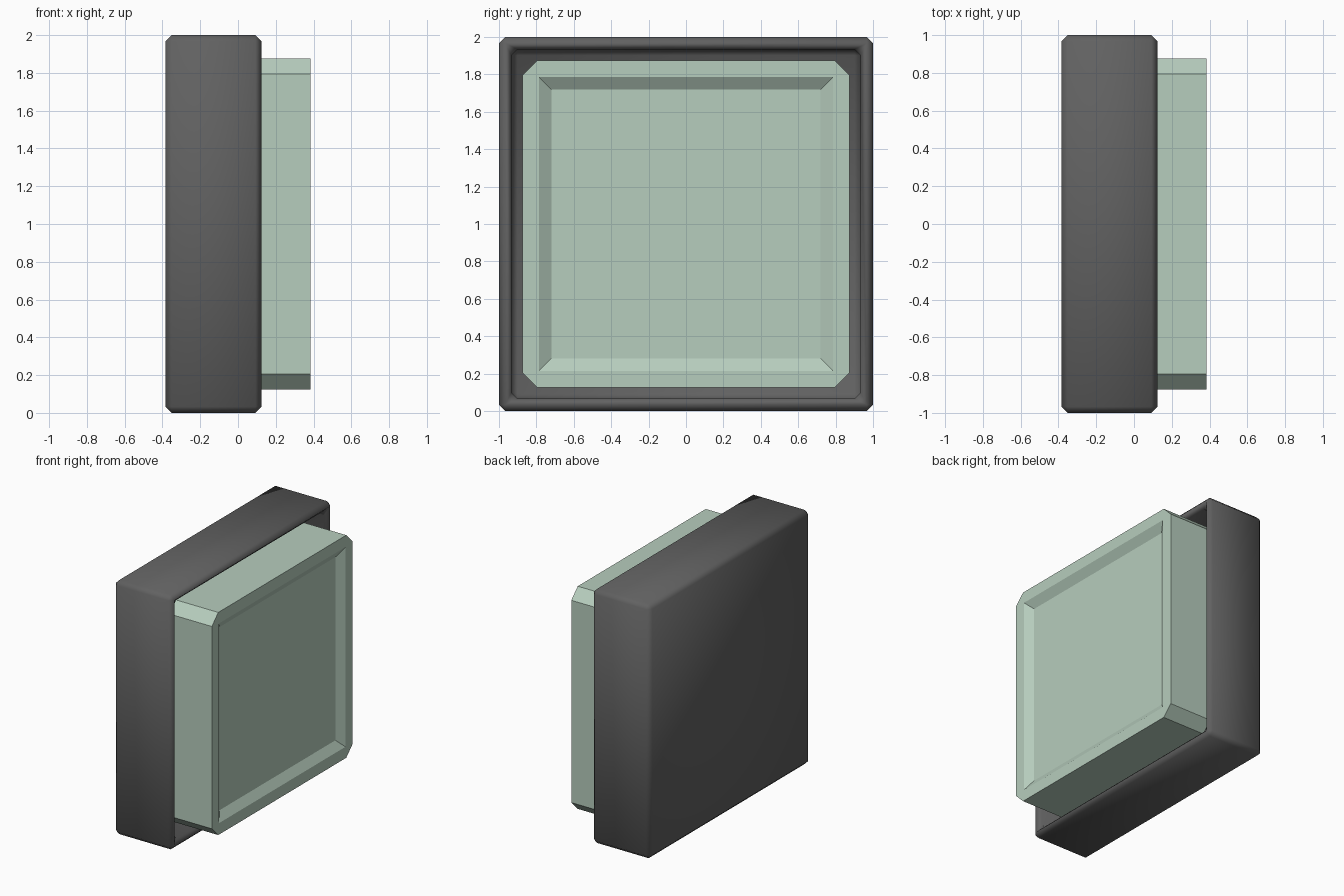
import bpy, bmesh

if "Cube" in bpy.data.objects:
    bpy.data.objects.remove(bpy.data.objects["Cube"])


def paint(obj, name, rgb):
    mat = bpy.data.materials.new(name)
    mat.diffuse_color = (*rgb, 1)
    mat.use_nodes = True
    mat.node_tree.nodes["Principled BSDF"].inputs["Base Color"].default_value = mat.diffuse_color
    obj.data.materials.append(mat)


def ring_points(x, h, c):
    """Square of half-size h in the YZ plane at x, corners chamfered by c."""
    k = h - c
    pts = [(k, -h), (h, -k), (h, k), (k, h), (-k, h), (-h, k), (-h, -k), (-k, -h)]
    return [(x, y, z + 1) for y, z in pts]


def loft(name, rings):
    """Skin a list of (x, half-size, corner chamfer) rings and close both ends."""
    bm = bmesh.new()
    loops = [[bm.verts.new(p) for p in ring_points(*r)] for r in rings]
    for a, b in zip(loops, loops[1:]):
        for i in range(8):
            j = (i + 1) % 8
            bm.faces.new((a[i], a[j], b[j], b[i]))
    bm.faces.new(loops[0][::-1])
    bm.faces.new(loops[-1])
    # zero chamfers collapse to plain square corners
    bmesh.ops.remove_doubles(bm, verts=bm.verts, dist=1e-5)
    bmesh.ops.recalc_face_normals(bm, faces=bm.faces)
    mesh = bpy.data.meshes.new(name)
    bm.to_mesh(mesh)
    bm.free()
    obj = bpy.data.objects.new(name, mesh)
    bpy.context.collection.objects.link(obj)
    return obj


# Housing: bevelled tray, open towards +x, with a bevelled lip and floor
B = 0.033
housing = loft("housing", [
    (-0.385, 1 - B, 0),
    (-0.385 + B, 1, B),
    (0.125 - B, 1, B),
    (0.125, 1 - B, 0),
    (0.125 - B, 1 - 2 * B, B),
    (-0.385 + 3 * B, 1 - 2 * B, B),
    (-0.385 + 2 * B, 1 - 3 * B, 0),
])
for p in housing.data.polygons:
    p.use_smooth = True
paint(housing, "dark_grey", (0.12, 0.12, 0.12))

# Push button: chamfered block with a shallow sloped recess
button = loft("button", [
    (-0.315, 0.875, 0.08),
    (0.385, 0.875, 0.08),
    (0.385, 0.785, 0),
    (0.343, 0.72, 0),
])
paint(button, "pale_green", (0.47, 0.61, 0.51))
